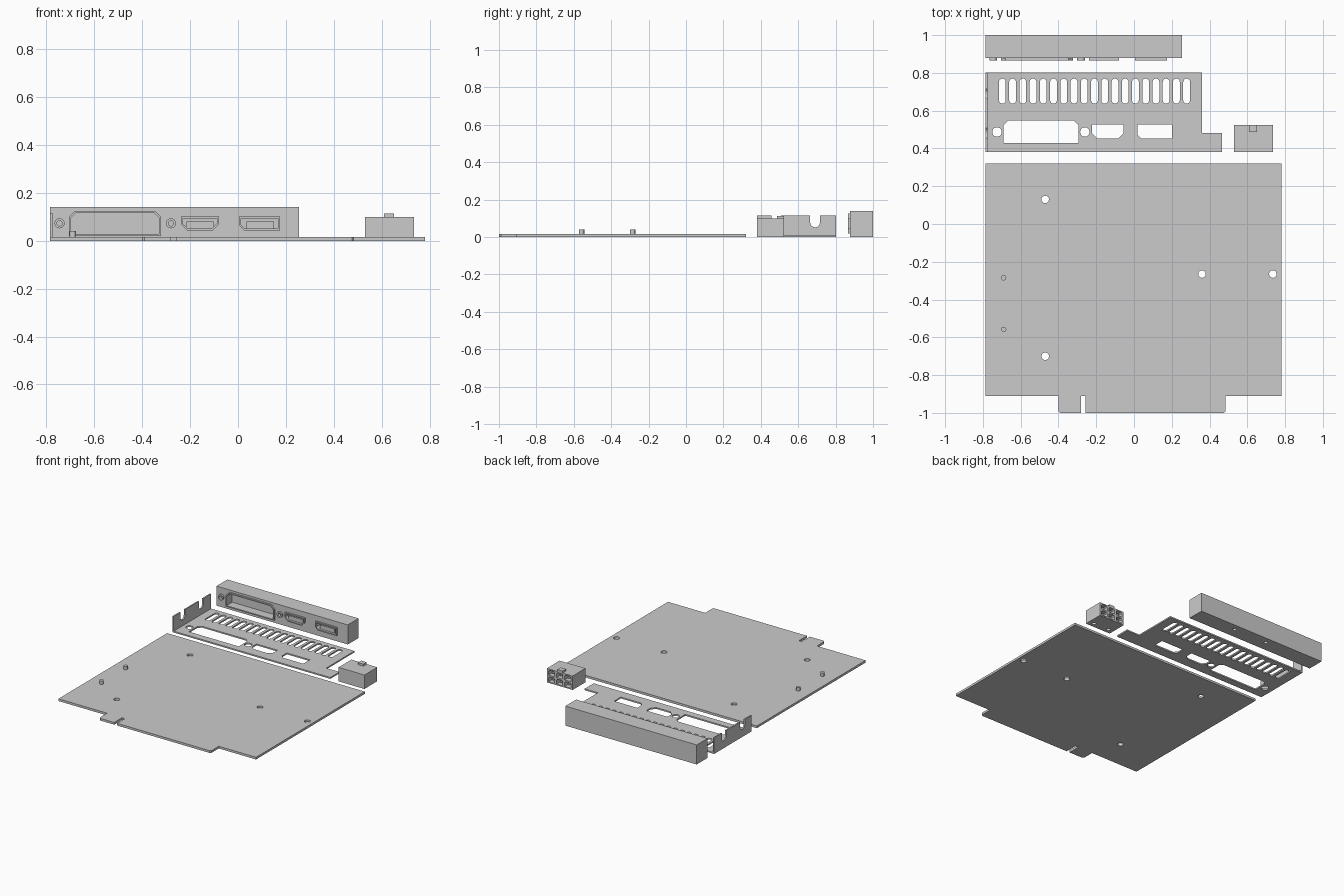
import bpy, bmesh, math
from mathutils import Matrix, Vector

if "Cube" in bpy.data.objects:
    bpy.data.objects.remove(bpy.data.objects["Cube"])

grey = bpy.data.materials.new("plain grey")
grey.diffuse_color = (0.6, 0.6, 0.6, 1)
grey.use_nodes = True
grey.node_tree.nodes["Principled BSDF"].inputs["Base Color"].default_value = grey.diffuse_color

# Axes for a profile facing up, facing the front, or facing the left side
FLAT = Matrix.Identity(4)
FRONT = Matrix(((1, 0, 0, 0), (0, 0, -1, 0), (0, 1, 0, 0), (0, 0, 0, 1)))
SIDE = Matrix(((0, 0, 1, 0), (1, 0, 0, 0), (0, 1, 0, 0), (0, 0, 0, 1)))


def rect(x0, x1, y0, y1, top=0, low_l=0, low_r=0):
    """Rectangle with optional chamfers on the top and lower corners."""
    pts = [(x0 + low_l, y0), (x1 - low_r, y0), (x1, y0 + low_r), (x1, y1 - top),
           (x1 - top, y1), (x0 + top, y1), (x0, y1 - top), (x0, y0 + low_l)]
    return list(dict.fromkeys(pts))


def circle(x, y, r, n=20):
    return [(x + r * math.cos(2 * math.pi * i / n), y + r * math.sin(2 * math.pi * i / n))
            for i in range(n)]


def slot(x, y0, y1, r, n=8):
    """Upright slot with round ends."""
    top = [(x + r * math.cos(math.pi * i / n), y1 - r + r * math.sin(math.pi * i / n))
           for i in range(n + 1)]
    return top + [(2 * x - px, y0 + y1 - py) for px, py in top]


def extrude(name, loops, start, end, axes=FLAT):
    """Solid from an outline and its holes, between two depths along the profile axis."""
    curve = bpy.data.curves.new(name, 'CURVE')
    curve.dimensions = '2D'
    curve.fill_mode = 'BOTH'
    curve.extrude = abs(end - start) / 2
    for pts in loops:
        s = curve.splines.new('POLY')
        s.points.add(len(pts) - 1)
        for p, (x, y) in zip(s.points, pts):
            p.co = (x, y, 0, 1)
        s.use_cyclic_u = True
    tmp = bpy.data.objects.new(name, curve)
    bpy.context.collection.objects.link(tmp)
    deps = bpy.context.evaluated_depsgraph_get()
    mesh = bpy.data.meshes.new_from_object(tmp.evaluated_get(deps))
    bpy.data.objects.remove(tmp)
    bm = bmesh.new()
    bm.from_mesh(mesh)
    bmesh.ops.remove_doubles(bm, verts=bm.verts, dist=1e-5)
    bm.transform(axes @ Matrix.Translation((0, 0, (start + end) / 2)))
    bmesh.ops.recalc_face_normals(bm, faces=bm.faces)
    bm.to_mesh(mesh)
    bm.free()
    mesh.materials.clear()
    mesh.materials.append(grey)
    for p in mesh.polygons:
        p.use_smooth = False
        p.material_index = 0
    obj = bpy.data.objects.new(name, mesh)
    bpy.context.collection.objects.link(obj)
    return obj


def cut(obj, cutter):
    mod = obj.modifiers.new("cut", 'BOOLEAN')
    mod.operation, mod.solver, mod.object = 'DIFFERENCE', 'EXACT', cutter
    cutter.hide_render = True
    cutter.hide_set(True)


# Circuit board with edge tab, notch and mounting holes
board = [(-0.785, 0.32), (-0.785, -0.91), (-0.4, -0.91), (-0.4, -0.99), (-0.39, -1), (-0.28, -1),
         (-0.28, -0.91), (-0.257, -0.91), (-0.257, -1), (0.475, -1), (0.485, -0.99),
         (0.485, -0.91), (0.78, -0.91), (0.78, 0.32)]
mounts = [(-0.47, 0.13), (-0.47, -0.70), (0.36, -0.265), (0.735, -0.265)]
extrude("circuit_board", [board] + [circle(x, y, 0.02) for x, y in mounts], 0, 0.016)
for i, y in enumerate((-0.285, -0.558)):
    extrude(f"board_pin_{i}", [circle(-0.69, y, 0.014)], 0.01, 0.04)

# Bracket plate with vents and port openings
outline = [(-0.785, 0.38), (0.465, 0.38), (0.465, 0.483), (0.36, 0.483), (0.36, 0.803),
           (-0.785, 0.803)]
vents = [slot(-0.697 + 0.0542 * i, 0.637, 0.77, 0.018) for i in range(19)]
ports = [rect(-0.69, -0.295, 0.43, 0.547, top=0.022),
         rect(-0.222, -0.055, 0.452, 0.527, low_l=0.028, low_r=0.028),
         rect(0.018, 0.2, 0.452, 0.527, low_l=0.022),
         circle(-0.725, 0.487, 0.025), circle(-0.26, 0.487, 0.025)]
extrude("bracket_plate", [outline] + vents + ports, 0, 0.01)


# Bent bracket flange with two U-shaped notches
def notch(y, r=0.026, low=0.052, top=0.115, n=10):
    arc = [(y + r * math.cos(math.pi * i / n), low + r - r * math.sin(math.pi * i / n))
           for i in range(n + 1)]
    return [(y + r, top)] + arc + [(y - r, top)]


flange = [(0.38, 0), (0.803, 0), (0.803, 0.115)] + notch(0.69) + notch(0.482) + [(0.38, 0.115)]
extrude("bracket_flange", [flange], -0.785, -0.775, SIDE)

# Port block: solid rear, front layer with port recesses (depth axis is -y)
shell = rect(-0.785, 0.255, 0, 0.14)
video = [(-0.705, -0.322, 0.02, 0.125, 0.025, 0, 0),
         (-0.238, -0.08, 0.043, 0.102, 0, 0.026, 0.026),
         (0.005, 0.175, 0.043, 0.102, 0, 0.02, 0)]


def port(spec, inset):
    x0, x1, z0, z1, t, a, b = spec
    k = inset * 0.6
    return rect(x0 + inset, x1 - inset, z0 + inset, z1 - inset, *(max(c - k, 0) for c in (t, a, b)))


screws = [(-0.745, 0.073), (-0.28, 0.073)]
recesses = [port(s, 0.008) for s in video] + [circle(x, z, 0.011) for x, z in screws]
block = extrude("port_block_rear", [shell], -1.0, -0.93, FRONT)
extrude("port_block_front", [shell] + recesses, -0.93, -0.878, FRONT)
for i, s in enumerate(video):
    extrude(f"port_rim_{i}", [port(s, 0), port(s, 0.008)], -0.878, -0.866, FRONT)
for i, (x, z) in enumerate(screws):
    extrude(f"screw_post_{i}", [circle(x, z, 0.021), circle(x, z, 0.011)], -0.878, -0.866, FRONT)
for i, (x0, x1) in enumerate(((-0.215, -0.103), (0.035, 0.15))):
    extrude(f"port_tongue_{i}", [rect(x0, x1, 0.052, 0.08)], -0.935, -0.88, FRONT)
cut(block, extrude("block_hole_cutter", [circle(x, 0.955, 0.013) for x in (-0.07, -0.34)],
                   -0.02, 0.02))

# Power connector: solid front, rear layer with six sockets, latch on top
case = rect(0.53, 0.735, 0, 0.1)
sockets = [rect(x - 0.024, x + 0.024, z - 0.018, z + 0.018, top=0.008)
           for x in (0.569, 0.6325, 0.696) for z in (0.027, 0.074)]
power = extrude("power_connector_front", [case], -0.45, -0.38, FRONT)
extrude("power_connector_sockets", [case] + sockets, -0.525, -0.45, FRONT)
for i, x in enumerate((0.569, 0.6325, 0.696)):
    for j, z in enumerate((0.027, 0.074)):
        extrude(f"power_pin_{i}_{j}", [rect(x - 0.007, x + 0.007, z - 0.007, z + 0.007)],
                -0.51, -0.449, FRONT)
extrude("connector_latch", [rect(0.61, 0.652, 0.098, 0.114)], -0.525, -0.487, FRONT)
cut(power, extrude("connector_hole_cutter", [circle(x, 0.415, 0.014) for x in (0.57, 0.695)],
                   -0.02, 0.02))
